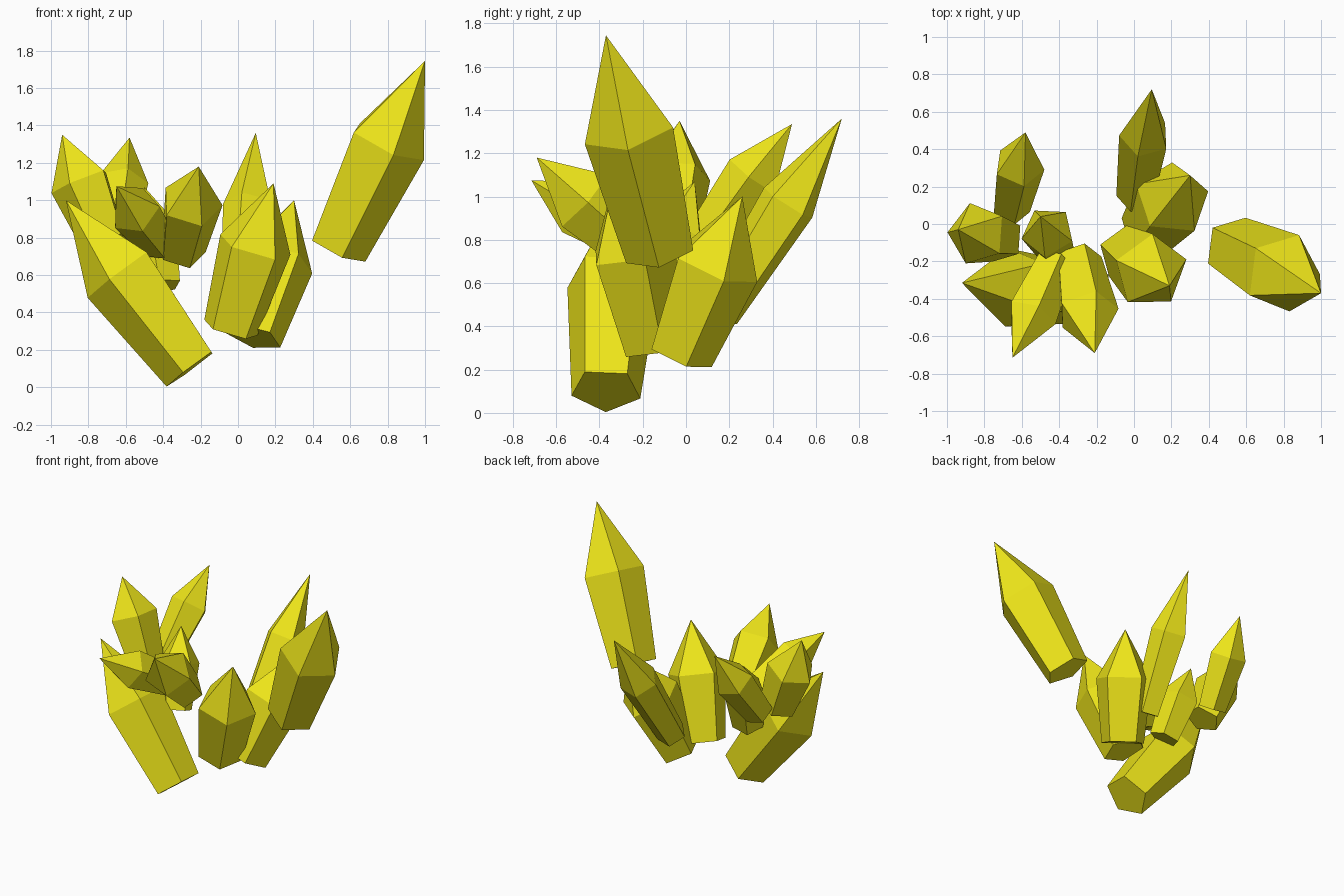
import bpy, bmesh, math
from mathutils import Vector, Quaternion

if "Cube" in bpy.data.objects:
    bpy.data.objects.remove(bpy.data.objects["Cube"])

mat = bpy.data.materials.new("yellow_crystal")
mat.diffuse_color = (0.86, 0.79, 0.01, 1)
mat.use_nodes = True
mat.node_tree.nodes["Principled BSDF"].inputs["Base Color"].default_value = mat.diffuse_color

SIDES = 5
SHOULDER = 0.565   # shoulder position along the axis
TAPER = 0.76       # base radius relative to shoulder radius


def crystal(name, base, tip, radius, corner):
    """Five-sided tapered prism with a pointed end; corner = one shoulder point."""
    base, tip = Vector(base), Vector(tip)
    axis = (tip - base).normalized()
    mid = base.lerp(tip, SHOULDER)
    out = Vector(corner) - mid
    out = (out - axis * out.dot(axis)).normalized()
    bm = bmesh.new()
    lower, upper = [], []
    for i in range(SIDES):
        d = Quaternion(axis, i * math.tau / SIDES) @ out
        lower.append(bm.verts.new(base + d * radius * TAPER))
        upper.append(bm.verts.new(mid + d * radius))
    point = bm.verts.new(tip)
    bm.faces.new(lower[::-1])
    for i in range(SIDES):
        j = (i + 1) % SIDES
        bm.faces.new((lower[i], lower[j], upper[j], upper[i]))
        bm.faces.new((upper[i], upper[j], point))
    bmesh.ops.recalc_face_normals(bm, faces=bm.faces)
    mesh = bpy.data.meshes.new(name)
    bm.to_mesh(mesh)
    bm.free()
    mesh.materials.append(mat)
    bpy.context.collection.objects.link(bpy.data.objects.new(name, mesh))


# Large outer crystals
crystal("crystal_far_right", (.53, -.12, .744), (1.0, -.37, 1.745), .22, (.62, -.38, 1.36))
crystal("crystal_low_left", (-.248, -.37, .104), (-.92, -.315, 1.0), .22, (-.80, -.34, .47))
# Centre crystals
crystal("crystal_centre_front", (-.04, -.155, .31), (.19, -.33, 1.09), .205, (-.04, -.42, .74))
crystal("crystal_centre_right", (.08, -.03, .27), (.30, .26, 1.0), .21, (.39, .17, .60))
# Back crystals
crystal("crystal_back", (.01, .15, .46), (.095, .72, 1.36), .138, (.02, .36, 1.045))
crystal("crystal_back_left", (-.66, .08, .78), (-.58, .49, 1.335), .137, (-.59, .20, 1.16))
# Left cluster
crystal("crystal_left", (-.71, -.08, .78), (-.94, -.03, 1.35), .17, (-1.0, -.045, 1.03))
crystal("crystal_front", (-.30, -.19, .73), (-.21, -.69, 1.18), .168, (-.09, -.45, .97))
crystal("crystal_front_left", (-.42, -.20, .77), (-.65, -.715, 1.075), .14, (-.64, -.47, .84))
crystal("crystal_inner_small", (-.41, -.15, .54), (-.50, .04, 1.07), .145, (-.36, .06, .80))
